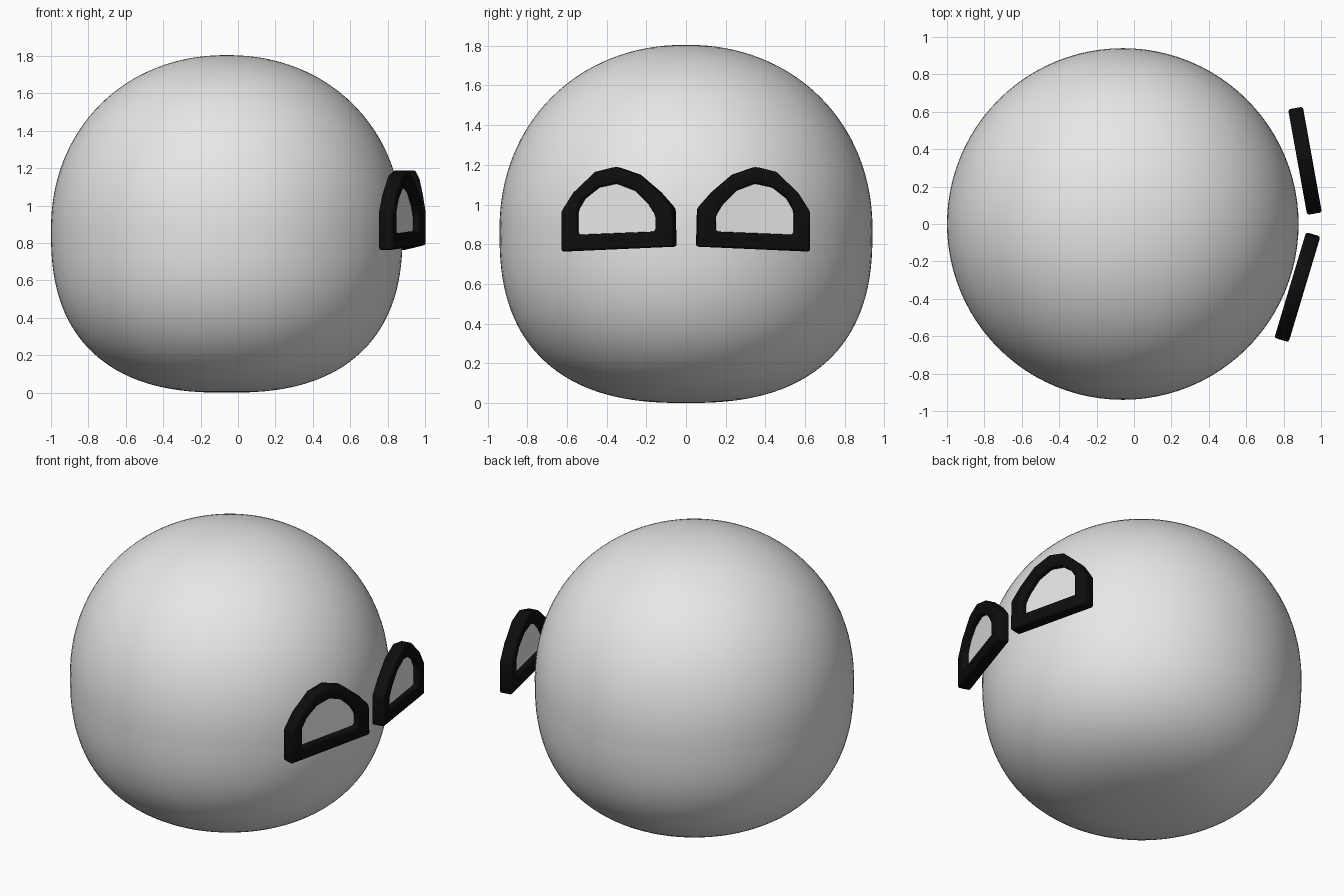
import bpy, bmesh, math

cube = bpy.data.objects.get("Cube")
if cube:
    bpy.data.objects.remove(cube, do_unlink=True)


def material(name, value):
    mat = bpy.data.materials.new(name)
    mat.use_nodes = True
    colour = (value, value, value, 1)
    mat.diffuse_color = colour
    mat.node_tree.nodes["Principled BSDF"].inputs["Base Color"].default_value = colour
    return mat


def finish(name, bm, mat):
    bmesh.ops.recalc_face_normals(bm, faces=bm.faces)
    mesh = bpy.data.meshes.new(name)
    bm.to_mesh(mesh)
    bm.free()
    mesh.materials.append(mat)
    obj = bpy.data.objects.new(name, mesh)
    bpy.context.collection.objects.link(obj)
    return obj


def smooth(obj, degrees):
    bpy.ops.object.select_all(action='DESELECT')
    obj.select_set(True)
    bpy.context.view_layer.objects.active = obj
    bpy.ops.object.shade_smooth_by_angle(angle=math.radians(degrees))


grey = material("light grey", 0.8)
black = material("black", 0.004)

# Body: a sphere reshaped into a rounded blob with a flattened base
RADIUS, MIDDLE, HEIGHT = 0.94, 0.87, 1.805
bm = bmesh.new()
bmesh.ops.create_uvsphere(bm, u_segments=96, v_segments=64, radius=1)
for v in bm.verts:
    up = v.co.z >= 0
    power = 2 / (2.1 if up else 2.5)
    r = math.hypot(v.co.x, v.co.y)
    grow = RADIUS * r ** power / r if r > 1e-5 else 0
    rise = abs(v.co.z) ** power
    z = MIDDLE + (rise * (HEIGHT - MIDDLE) if up else -rise * MIDDLE)
    v.co = (v.co.x * grow - 0.06, v.co.y * grow, z)
body = finish("body", bm, grey)
smooth(body, 60)

# Outlines of one lens rim: distance from the centre line, height
OUTER = [(.62, .763), (.055, .788), (.06, .98), (.13, 1.06), (.235, 1.15),
         (.35, 1.19), (.45, 1.165), (.56, 1.06), (.62, .965)]
INNER = [(.54, .848), (.146, .864), (.146, .945), (.18, 1.0), (.25, 1.07),
         (.343, 1.106), (.434, 1.086), (.505, 1.03), (.54, .97)]


def loop(bm, points, side, slope):
    return [bm.verts.new((0.975 - slope * d, side * d, z)) for d, z in points]


def thicken(obj, amount):
    mod = obj.modifiers.new("thickness", 'SOLIDIFY')
    mod.thickness = amount
    mod.offset = 0


# Two rims with panes, each swept back at its own angle
for label, side, slope in (("right", -1, 0.30), ("left", 1, 0.18)):
    bm = bmesh.new()
    outer = loop(bm, OUTER, side, slope)
    inner = loop(bm, INNER, side, slope)
    for i in range(len(outer)):
        j = (i + 1) % len(outer)
        bm.faces.new((outer[i], outer[j], inner[j], inner[i]))
    rim = finish(label + "_rim", bm, black)
    smooth(rim, 35)
    thicken(rim, 0.08)
    bevel = rim.modifiers.new("soft edges", 'BEVEL')
    bevel.width = 0.012
    bevel.segments = 2

    bm = bmesh.new()
    bm.faces.new(loop(bm, INNER, side, slope))
    pane = finish(label + "_lens", bm, grey)
    thicken(pane, 0.008)
